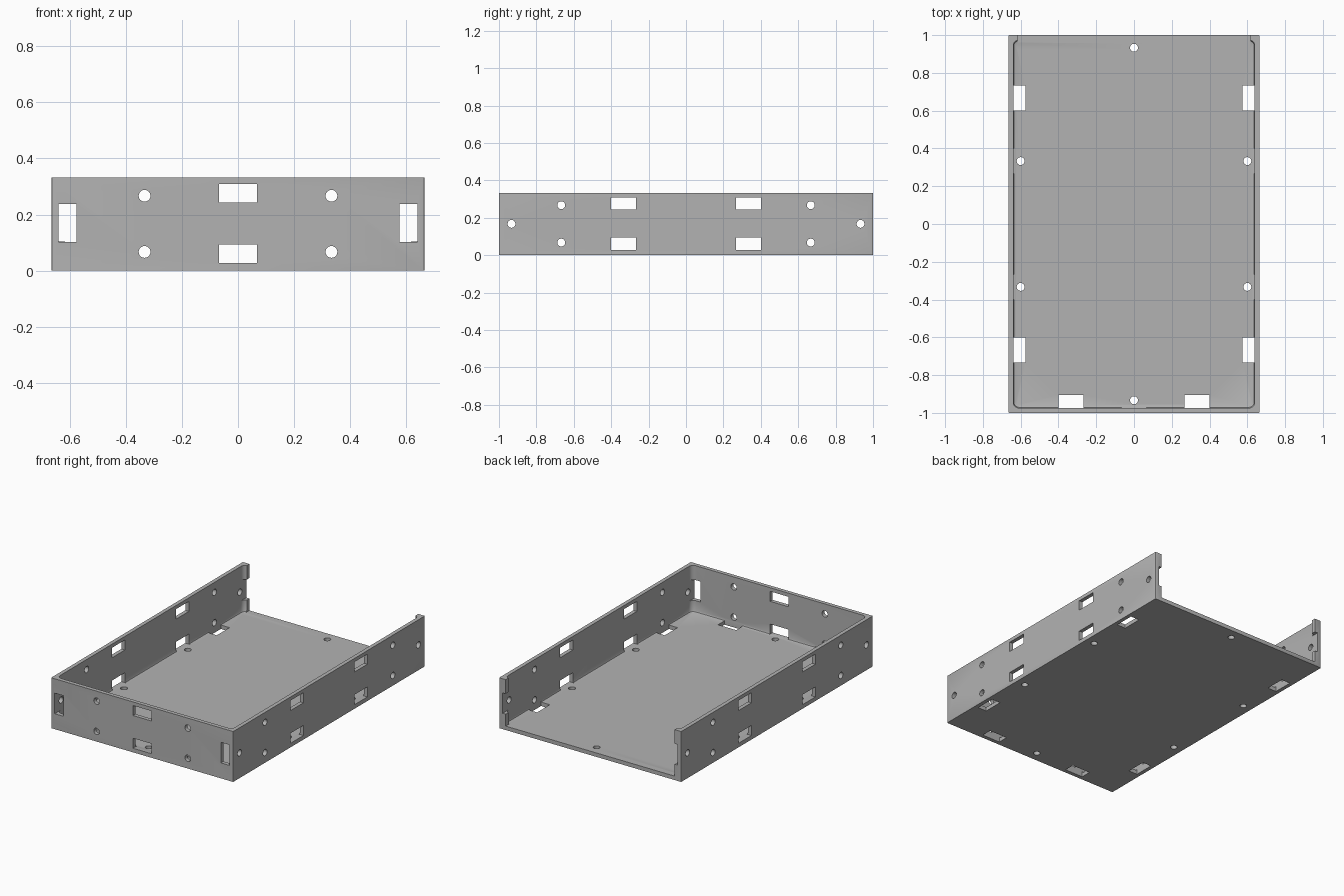
import bpy, bmesh
from mathutils import Matrix, Vector

if "Cube" in bpy.data.objects:
    bpy.data.objects.remove(bpy.data.objects["Cube"])

W, L, H, T = 0.665, 1.0, 0.333, 0.026   # half width, half length, height, wall
IX, IY = W - T, L - T                   # inner faces
R = 0.021                               # screw hole radius

grey = bpy.data.materials.new("light grey")
grey.use_nodes = True
colour = (0.448, 0.448, 0.448, 1)
grey.diffuse_color = colour
grey.node_tree.nodes["Principled BSDF"].inputs["Base Color"].default_value = colour


def add_box(bm, low, high):
    low, high = Vector(low), Vector(high)
    m = Matrix.Translation((low + high) / 2) @ Matrix.Diagonal((*(high - low), 1))
    return bmesh.ops.create_cube(bm, size=1, matrix=m)["verts"]


def add_hole(bm, centre, axis, depth=0.12):
    turn = Vector((0, 0, 1)).rotation_difference(Vector(axis)).to_matrix().to_4x4()
    bmesh.ops.create_cone(bm, cap_ends=True, segments=24, radius1=R, radius2=R,
                          depth=depth, matrix=Matrix.Translation(centre) @ turn)


def finish(name, bm):
    mesh = bpy.data.meshes.new(name)
    bm.to_mesh(mesh)
    bm.free()
    mesh.materials.append(grey)
    ob = bpy.data.objects.new(name, mesh)
    bpy.context.collection.objects.link(ob)
    return ob


def cut(ob, name, bm):
    cutter = finish(name, bm)
    cutter.hide_render = True
    mod = ob.modifiers.new(name, "BOOLEAN")
    mod.operation, mod.solver, mod.object = "DIFFERENCE", "EXACT", cutter
    bpy.context.view_layer.objects.active = ob
    bpy.ops.object.modifier_apply(modifier=name)
    bpy.data.objects.remove(cutter)


# Solid block with slightly eased upright corners
bm = bmesh.new()
add_box(bm, (-W, -L, 0), (W, L, H))
upright = [e for e in bm.edges if abs(e.verts[0].co.z - e.verts[1].co.z) > 0.1]
bmesh.ops.bevel(bm, geom=upright, offset=0.005, segments=2, affect="EDGES", profile=0.5)
tray = finish("open_tray", bm)

# Interior with rounded corners and a small chamfer along the floor
bm = bmesh.new()
add_box(bm, (-IX, -IY, T), (IX, IY, H + 0.2))
upright = [e for e in bm.edges if abs(e.verts[0].co.z - e.verts[1].co.z) > 0.1]
bmesh.ops.bevel(bm, geom=upright, offset=0.03, segments=5, affect="EDGES", profile=0.5)
rim = [e for e in bm.edges if all(v.co.z < T + 0.001 for v in e.verts)]
bmesh.ops.bevel(bm, geom=rim, offset=0.012, segments=2, affect="EDGES", profile=0.5)
cut(tray, "interior", bm)

# Open back, leaving a narrow lip on each side wall
bm = bmesh.new()
add_box(bm, (-0.617, IY - 0.05, T), (0.617, L + 0.1, H + 0.2))
cut(tray, "back_opening", bm)

# Notches in the back lips
bm = bmesh.new()
for s in (-1, 1):
    xs = sorted((s * 0.575, s * IX))
    add_box(bm, (xs[0], 0.93, 0.105), (xs[1], 1.1, 0.24))
cut(tray, "lip_notches", bm)

# Floor: tie slots and screw holes
bm = bmesh.new()
for s in (-1, 1):
    xs = sorted((s * 0.575, s * IX))
    for t in (-1, 1):
        ys = sorted((t * 0.6, t * 0.733))
        add_box(bm, (xs[0], ys[0], -0.05), (xs[1], ys[1], 0.045))
        add_hole(bm, (s * 0.6, t * 0.333, 0), (0, 0, 1))
    xs = sorted((s * 0.267, s * 0.4))
    add_box(bm, (xs[0], -IY, -0.05), (xs[1], -0.905, 0.045))
    add_hole(bm, (0, s * 0.933, 0), (0, 0, 1))
cut(tray, "floor_cutouts", bm)

# Front wall: upright slots at the ends, flat slots in the middle, screw holes
bm = bmesh.new()
for s in (-1, 1):
    xs = sorted((s * 0.575, s * IX))
    add_box(bm, (xs[0], -1.1, 0.102), (xs[1], -0.94, 0.238))
    for z in (0.067, 0.267):
        add_hole(bm, (s * 0.333, -L, z), (0, 1, 0))
for z in (0.027, 0.243):
    add_box(bm, (-0.067, -1.1, z), (0.067, -0.95, z + 0.066))
cut(tray, "front_cutouts", bm)

# Side walls: flat slots and screw holes
bm = bmesh.new()
for s in (-1, 1):
    xs = sorted((s * 0.61, s * 0.75))
    for t in (-1, 1):
        ys = sorted((t * 0.267, t * 0.4))
        for z in (0.027, 0.243):
            add_box(bm, (xs[0], ys[0], z), (xs[1], ys[1], z + 0.066))
        for y, z in ((0.667, 0.067), (0.667, 0.267), (0.933, 0.167)):
            add_hole(bm, (s * W, t * y, z), (1, 0, 0))
cut(tray, "side_cutouts", bm)

# Smooth the round parts and keep the edges sharp
bpy.ops.object.select_all(action="DESELECT")
tray.select_set(True)
bpy.context.view_layer.objects.active = tray
bpy.ops.object.shade_smooth_by_angle(angle=0.5)
